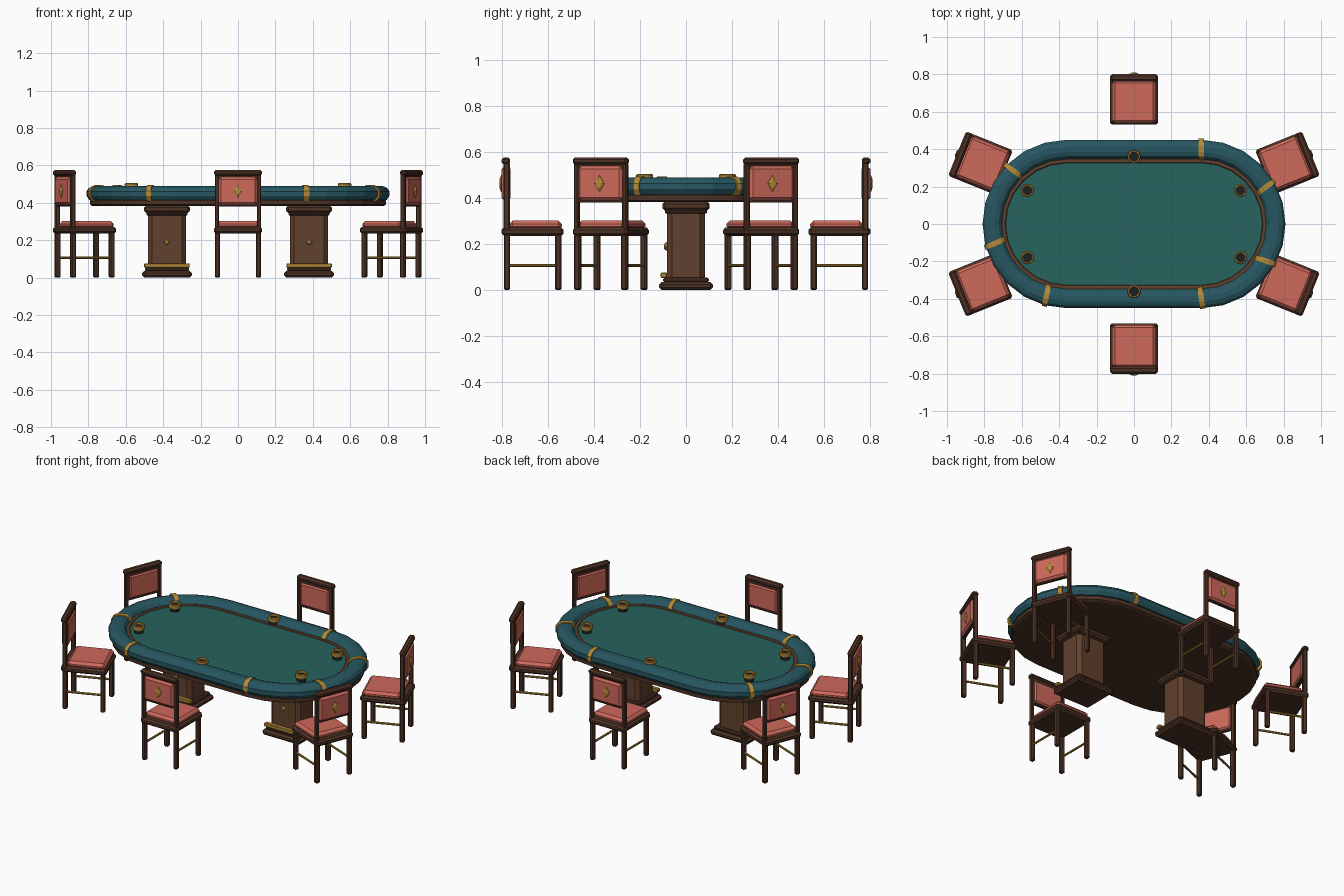
import bpy, bmesh
from math import sin, cos, pi, radians
from mathutils import Matrix, Vector

if "Cube" in bpy.data.objects:
    bpy.data.objects.remove(bpy.data.objects["Cube"])


def material(name, rgb):
    m = bpy.data.materials.new(name)
    m.diffuse_color = (*rgb, 1)
    m.use_nodes = True
    m.node_tree.nodes["Principled BSDF"].inputs["Base Color"].default_value = m.diffuse_color
    return m


WOOD = material("dark_wood", (0.075, 0.032, 0.018))
PANEL = material("mid_wood", (0.12, 0.052, 0.026))
CORAL = material("coral_fabric", (0.62, 0.14, 0.105))
BRASS = material("brass", (0.46, 0.26, 0.04))
FELT = material("green_felt", (0.02, 0.125, 0.11))
RAIL = material("teal_leather", (0.02, 0.095, 0.12))
BLACK = material("cup_dark", (0.012, 0.014, 0.016))


def finish(bm, name, mat, matrix=Matrix()):
    bmesh.ops.recalc_face_normals(bm, faces=bm.faces)
    me = bpy.data.meshes.new(name)
    bm.to_mesh(me)
    bm.free()
    me.materials.append(mat)
    ob = bpy.data.objects.new(name, me)
    ob.matrix_world = matrix
    bpy.context.collection.objects.link(ob)
    return ob


def box(name, mat, lo, hi, bevel=0.006, matrix=Matrix(), vertical_only=False):
    """Chamfered box between two opposite corners."""
    lo, hi = Vector(lo), Vector(hi)
    bm = bmesh.new()
    bmesh.ops.create_cube(bm, size=1)
    bmesh.ops.scale(bm, vec=hi - lo, verts=bm.verts)
    bmesh.ops.translate(bm, vec=(lo + hi) / 2, verts=bm.verts)
    edges = [e for e in bm.edges if not vertical_only
             or abs(e.verts[0].co.z - e.verts[1].co.z) > 1e-4]
    if bevel:
        bmesh.ops.bevel(bm, geom=edges, offset=bevel, segments=1, affect='EDGES')
    return finish(bm, name, mat, matrix)


def loft(name, mat, rings, close=False, matrix=Matrix()):
    """Bridge successive point rings; cap the ends or close the loop."""
    bm = bmesh.new()
    vs = [[bm.verts.new(p) for p in ring] for ring in rings]
    n = len(vs[0])
    pairs = list(zip(vs, vs[1:])) + ([(vs[-1], vs[0])] if close else [])
    for a, b in pairs:
        for i in range(n):
            j = (i + 1) % n
            bm.faces.new((a[i], a[j], b[j], b[i]))
    if not close:
        bm.faces.new(vs[0])
        bm.faces.new(vs[-1])
    return finish(bm, name, mat, matrix)


def stadium(r, z, half=0.36, n=12):
    """Racetrack outline: two half circles joined by straights."""
    return [(s * (half + r * cos(-pi / 2 + pi * i / n)), s * r * sin(-pi / 2 + pi * i / n), z)
            for s in (1, -1) for i in range(n + 1)]


def circle(r, z, n=12):
    return [(r * cos(2 * pi * i / n), r * sin(2 * pi * i / n), z) for i in range(n)]


def diamond(name, w, h, y0, y1, x, z, matrix=Matrix()):
    """Faceted diamond stud on a -y facing surface."""
    def ring(k, y):
        return [(x + k * w, y, z), (x, y, z + k * h), (x - k * w, y, z), (x, y, z - k * h)]
    loft(name, BRASS, [ring(1, y0), ring(1, (y0 + y1) / 2), ring(0.55, y1)], matrix=matrix)


# Table top: apron, inner wood ring, felt, padded rail
loft("table_apron", WOOD, [stadium(r, z) for r, z in
     [(0.415, 0.382), (0.43, 0.390), (0.43, 0.412), (0.42, 0.420)]])
loft("inner_wood_ring", PANEL, [stadium(r, z) for r, z in
     [(0.355, 0.40), (0.355, 0.46), (0.33, 0.46), (0.325, 0.455), (0.325, 0.40)]], close=True)
loft("felt_surface", FELT, [stadium(0.326, 0.41), stadium(0.326, 0.457)])
profile = [(0.347, 0.438), (0.347, 0.462), (0.363, 0.482), (0.385, 0.489), (0.415, 0.489),
           (0.437, 0.480), (0.450, 0.462), (0.450, 0.438), (0.435, 0.416), (0.365, 0.416)]
loft("padded_rail", RAIL, [stadium(r, z) for r, z in profile], close=True)

# Brass bands wrapped round the rail: x, y, direction
for x, y, a in [(0.36, 0.40, 90), (0.706, 0.198, 37), (0.706, -0.198, -19), (0.36, -0.396, -82),
                (-0.468, -0.384, 258), (-0.745, -0.104, 203), (-0.645, 0.286, 143)]:
    m = Matrix.Translation((x, y, 0)) @ Matrix.Rotation(radians(a), 4, 'Z')
    rings = [[((r - 0.399) * 1.12, t, 0.452 + (z - 0.452) * 1.14) for r, z in profile]
             for t in (-0.014, 0.014)]
    loft("rail_band", BRASS, rings, matrix=m)

# Cup holders
for x, y in [(0, 0.36), (0, -0.36)] + [(sx * 0.57, sy * 0.18) for sx in (1, -1) for sy in (1, -1)]:
    m = Matrix.Translation((x, y, 0))
    loft("cup_body", BLACK, [circle(0.028, 0.44), circle(0.028, 0.492)], matrix=m)
    loft("cup_ring", BRASS, [circle(r, z) for r, z in
         [(0.033, 0.476), (0.036, 0.482), (0.036, 0.500), (0.032, 0.505), (0.025, 0.505),
          (0.024, 0.476)]], close=True, matrix=m)

# Two pedestals
for sx in (-1, 1):
    m = Matrix.Translation((sx * 0.38, 0, 0))
    for name, mat, hx, hy, z0, z1, b in [
            ("pedestal_foot", WOOD, 0.133, 0.117, 0.0, 0.036, 0.012),
            ("pedestal_plinth", WOOD, 0.118, 0.100, 0.034, 0.054, 0.006),
            ("pedestal_collar", WOOD, 0.110, 0.092, 0.332, 0.348, 0.005),
            ("pedestal_cap", WOOD, 0.123, 0.103, 0.345, 0.386, 0.012)]:
        box(name, mat, (-hx, -hy, z0), (hx, hy, z1), b, m)
    box("pedestal_column", PANEL, (-0.102, -0.083, 0.05), (0.102, 0.083, 0.338), 0.022, m, True)
    box("pedestal_trim", BRASS, (-0.122, -0.11, 0.053), (0.122, -0.082, 0.076), 0.004, m)
    diamond("pedestal_stud", 0.018, 0.018, -0.080, -0.095, 0, 0.19, m)


def chair(x, y, angle):
    """Chair whose back points along the given outward angle."""
    m = Matrix.Translation((x, y, 0)) @ Matrix.Rotation(radians(angle + 90), 4, 'Z')
    for s in (-1, 1):
        xa, xb = sorted((s * 0.096, s * 0.124))
        box("front_leg", WOOD, (xa, 0.095, 0), (xb, 0.123, 0.242), 0.006, m)
        box("back_leg", WOOD, (xa, -0.128, 0), (xb, -0.100, 0.242), 0.006, m)
        box("back_post", WOOD, (min(s * 0.102, s * 0.124), -0.129, 0.25),
            (max(s * 0.102, s * 0.124), -0.102, 0.555), 0.005, m)
        xa, xb = sorted((s * 0.104, s * 0.116))
        box("side_stretcher", BRASS, (xa, -0.11, 0.101), (xb, 0.11, 0.113), 0.003, m)
    box("seat_frame", WOOD, (-0.128, -0.138, 0.235), (0.128, 0.132, 0.272), 0.011, m)
    box("seat_cushion", CORAL, (-0.117, -0.105, 0.262), (0.117, 0.124, 0.302), 0.015, m)
    box("back_panel_frame", WOOD, (-0.108, -0.125, 0.380), (0.108, -0.106, 0.552), 0.003, m)
    box("back_cushion", CORAL, (-0.105, -0.137, 0.387), (0.105, -0.098, 0.540), 0.014, m)
    box("back_top_rail", WOOD, (-0.128, -0.138, 0.545), (0.128, -0.100, 0.576), 0.010, m)
    diamond("back_stud", 0.024, 0.037, -0.134, -0.146, 0, 0.462, m)


# Six chairs around the table
for s in (-1, 1):
    chair(0, s * 0.663, s * 90)
    chair(0.818, s * 0.325, s * 22)
    chair(-0.818, s * 0.325, 180 - s * 22)
